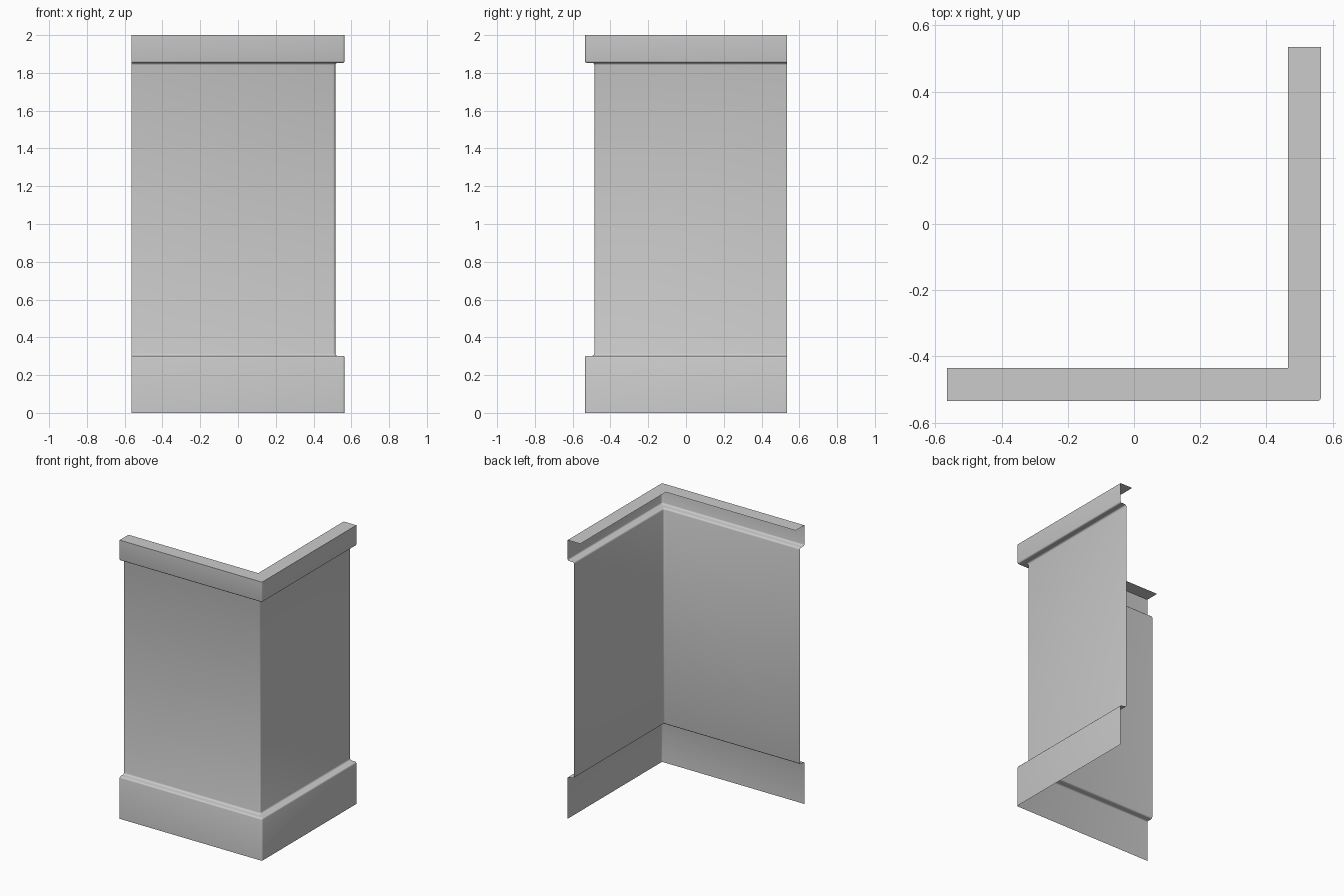
import bpy, bmesh, math

if "Cube" in bpy.data.objects:
    bpy.data.objects.remove(bpy.data.objects["Cube"])

X, Y, R, SEG = 0.565, 0.535, 0.012, 3


def arc(cd, cz, r, a0, a1, n=3):
    """Rounded bend in the (inset, height) profile."""
    return [(cd + r * math.cos(math.radians(a0 + (a1 - a0) * i / n)),
             cz + r * math.sin(math.radians(a0 + (a1 - a0) * i / n)), R)
            for i in range(n + 1)]


# Profile: (inset from outer face, height, plan corner radius)
profile = [(0, 0, R)]
profile += arc(0.01, 0.292, 0.01, 180, 90)       # plinth top edge
profile += arc(0.038, 0.314, 0.012, -90, 0)      # cove up to the wall
profile += arc(0.038, 1.841, 0.012, 0, 90)       # cove under the cap
profile += arc(0.01, 1.863, 0.01, 270, 180)      # cap lower edge
profile += [(0, 2, R), (0.1, 2, 0)]              # cap face and top ledge


def path_row(d, r):
    """L-shaped plan path at a given inset, rounded at the corner."""
    pts = [(-X, -Y + d)]
    cx, cy = X - d - r, -Y + d + r
    for i in range(SEG + 1):
        a = math.radians(-90 + 90 * i / SEG)
        pts.append((cx + r * math.cos(a), cy + r * math.sin(a)))
    return pts + [(X - d, Y)]


# Corner wall panel: open sheet swept along the L path
bm = bmesh.new()
rows = [[bm.verts.new((x, y, z)) for x, y in path_row(d, r)] for d, z, r in profile]
for low, high in zip(rows, rows[1:]):
    for i in range(len(low) - 1):
        bm.faces.new((low[i], low[i + 1], high[i + 1], high[i]))
bmesh.ops.remove_doubles(bm, verts=bm.verts, dist=1e-5)

mesh = bpy.data.meshes.new("corner_wall_panel")
bm.to_mesh(mesh)
bm.free()
wall = bpy.data.objects.new("corner_wall_panel", mesh)
bpy.context.collection.objects.link(wall)
bpy.context.view_layer.objects.active = wall
wall.select_set(True)
bpy.ops.object.shade_smooth_by_angle(angle=math.radians(40))
